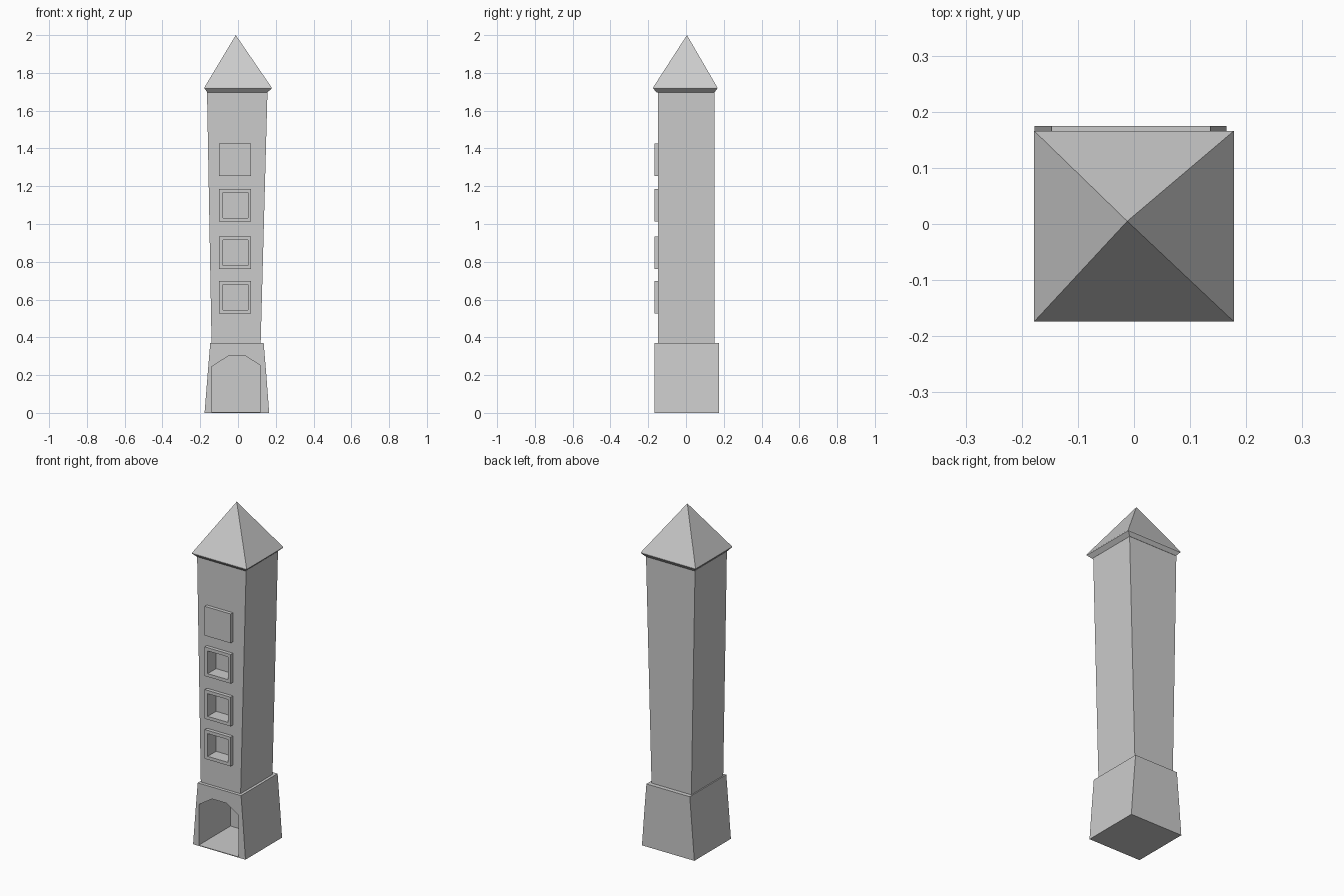
import bpy, bmesh

if "Cube" in bpy.data.objects:
    bpy.data.objects.remove(bpy.data.objects["Cube"])


def make_object(name, bm):
    bmesh.ops.recalc_face_normals(bm, faces=bm.faces)
    mesh = bpy.data.meshes.new(name)
    bm.to_mesh(mesh)
    bm.free()
    obj = bpy.data.objects.new(name, mesh)
    bpy.context.collection.objects.link(obj)
    return obj


def loft(name, levels, apex=None):
    """Stack rectangles (z, x0, x1, y0, y1), closed by a cap or an apex."""
    bm = bmesh.new()
    rings = [[bm.verts.new(p) for p in ((x0, y0, z), (x1, y0, z), (x1, y1, z), (x0, y1, z))]
             for z, x0, x1, y0, y1 in levels]
    bm.faces.new(rings[0])
    for a, b in zip(rings, rings[1:]):
        for i in range(4):
            j = (i + 1) % 4
            bm.faces.new((a[i], a[j], b[j], b[i]))
    if apex:
        tip = bm.verts.new(apex)
        for i in range(4):
            bm.faces.new((rings[-1][i], rings[-1][(i + 1) % 4], tip))
    else:
        bm.faces.new(rings[-1])
    return make_object(name, bm)


def box(name, x0, x1, y0, y1, z0, z1):
    return loft(name, [(z0, x0, x1, y0, y1), (z1, x0, x1, y0, y1)])


def extrude_profile(name, points, y0, y1):
    """Extrude an x-z outline along y."""
    bm = bmesh.new()
    face = bm.faces.new([bm.verts.new((x, y0, z)) for x, z in points])
    new = bmesh.ops.extrude_face_region(bm, geom=[face])["geom"]
    bmesh.ops.translate(bm, vec=(0, y1 - y0, 0),
                        verts=[v for v in new if isinstance(v, bmesh.types.BMVert)])
    return make_object(name, bm)


def cut(target, cutter):
    mod = target.modifiers.new("cut", 'BOOLEAN')
    mod.operation = 'DIFFERENCE'
    mod.solver = 'EXACT'
    mod.object = cutter
    bpy.context.view_layer.objects.active = target
    bpy.ops.object.modifier_apply(modifier=mod.name)


# Flared plinth with a deep doorway
base = loft("base", [(0, -0.177, 0.165, -0.166, 0.175),
                     (0.20, -0.161, 0.150, -0.166, 0.175),
                     (0.37, -0.147, 0.136, -0.166, 0.175)])
door = extrude_profile("door_cutter", [(-0.14, 0.004), (0.12, 0.004), (0.12, 0.25),
                                       (0.042, 0.30), (-0.053, 0.30), (-0.14, 0.244)],
                       -0.3, 0.13)
cut(base, door)
bpy.data.objects.remove(door)

# Shaft widening towards the top
shaft = loft("shaft", [(0.37, -0.14, 0.12, -0.147, 0.15),
                       (1.70, -0.164, 0.156, -0.147, 0.15)])

# Three framed recessed windows, and a solid panel above them
for i, z in enumerate((0.612, 0.848, 1.10)):
    frame = box(f"window_frame_{i + 1}", -0.10, 0.07, -0.168, -0.146, z - 0.086, z + 0.086)
    hole = box("window_cutter", -0.08, 0.053, -0.3, -0.09, z - 0.067, z + 0.067)
    cut(frame, hole)
    cut(shaft, hole)
    bpy.data.objects.remove(hole)
box("window_panel", -0.10, 0.07, -0.168, -0.146, 1.253, 1.425)

# Pyramid roof with sloping eaves
loft("roof", [(1.697, -0.161, 0.156, -0.155, 0.151),
              (1.717, -0.178, 0.178, -0.174, 0.166),
              (1.723, -0.178, 0.178, -0.174, 0.166)], apex=(-0.012, 0.005, 2.0))
